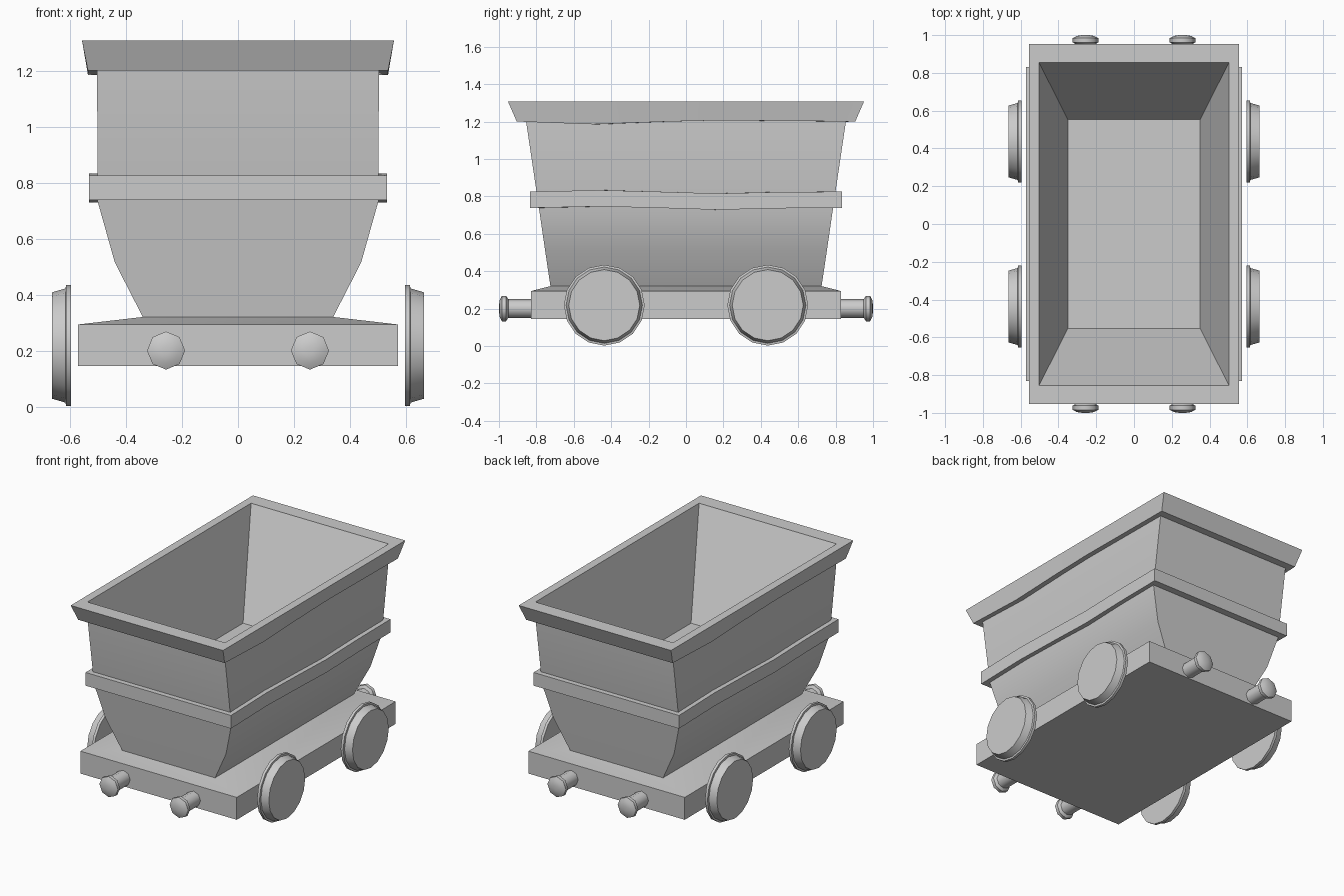
import bpy, bmesh, math
from mathutils import Vector

if "Cube" in bpy.data.objects:
    bpy.data.objects.remove(bpy.data.objects["Cube"])

FRACS = (-0.55, -0.1, 0.2, 0.6)


def loft(name, rings, cap=True, close=False, smooth=30):
    """Skin a list of equal-length point rings."""
    bm = bmesh.new()
    vs = [[bm.verts.new(p) for p in r] for r in rings]
    pairs = list(zip(vs, vs[1:]))
    if close:
        pairs.append((vs[-1], vs[0]))
    n = len(vs[0])
    for a, b in pairs:
        for i in range(n):
            j = (i + 1) % n
            bm.faces.new((a[i], a[j], b[j], b[i]))
    if cap:
        bm.faces.new(vs[0])
        bm.faces.new(vs[-1])
    bmesh.ops.recalc_face_normals(bm, faces=bm.faces)
    me = bpy.data.meshes.new(name)
    bm.to_mesh(me)
    bm.free()
    ob = bpy.data.objects.new(name, me)
    bpy.context.collection.objects.link(ob)
    bpy.ops.object.select_all(action='DESELECT')
    ob.select_set(True)
    bpy.context.view_layer.objects.active = ob
    bpy.ops.object.shade_smooth_by_angle(angle=math.radians(smooth))
    return ob


def rect(hx, hy, z):
    return [(-hx, -hy, z), (hx, -hy, z), (hx, hy, z), (-hx, hy, z)]


def wavy_rect(hx, hy, z, wave=(0, 0, 0, 0)):
    """Rectangle whose long sides ripple up and down."""
    side = [(hx, -hy, z)] + [(hx, f * hy, z + w) for f, w in zip(FRACS, wave)] + [(hx, hy, z)]
    return side + [(-x, -y, zz) for x, y, zz in side]


def lathe(name, profile, sides, centre, axis):
    """Turn (distance, radius) pairs about a horizontal axis."""
    axis = Vector(axis)
    u, v = Vector((0, 0, 1)), axis.cross(Vector((0, 0, 1)))
    rings = []
    for d, r in profile:
        rings.append([Vector(centre) + axis * d
                      + r * (math.cos(a) * u + math.sin(a) * v)
                      for a in (2 * math.pi * i / sides for i in range(sides))])
    return loft(name, rings, smooth=46)


# Chassis with gently sloping top
loft("chassis", [rect(0.572, 0.83, 0.145), rect(0.572, 0.83, 0.293), rect(0.34, 0.725, 0.32)])

# Hopper: outer walls, then inner walls down to the floor
loft("hopper", [rect(0.34, 0.725, 0.32), rect(0.44, 0.754, 0.515), rect(0.502, 0.786, 0.735),
                rect(0.503, 0.855, 1.2), rect(0.503, 0.855, 1.305), rect(0.35, 0.553, 0.67)])

# Middle band
w = (0.008, -0.002, -0.01, -0.002)
loft("middle_band", [wavy_rect(0.48, 0.77, 0.738, w), wavy_rect(0.532, 0.833, 0.738, w),
                     wavy_rect(0.532, 0.833, 0.825, w), wavy_rect(0.48, 0.77, 0.825, w)],
     cap=False, close=True)

# Flared top rim
w = (-0.015, 0, 0.006, 0.003)
loft("top_rim", [wavy_rect(0.503, 0.85, 1.2, w), wavy_rect(0.536, 0.905, 1.2, w),
                 wavy_rect(0.557, 0.952, 1.307), wavy_rect(0.503, 0.855, 1.307)],
     cap=False, close=True)

# Flanged wheels and end buffers
for s in (-1, 1):
    for t in (-1, 1):
        lathe("wheel", [(0.596, 0.216), (0.614, 0.216), (0.616, 0.204), (0.664, 0.19)],
              16, (0, t * 0.437, 0.218), (s, 0, 0))
        lathe("buffer", [(0.82, 0.05), (0.95, 0.05), (0.962, 0.068), (0.984, 0.068),
                         (0.996, 0.045), (1.0, 0.015)],
              8, (t * 0.257, 0, 0.2), (0, s, 0))
